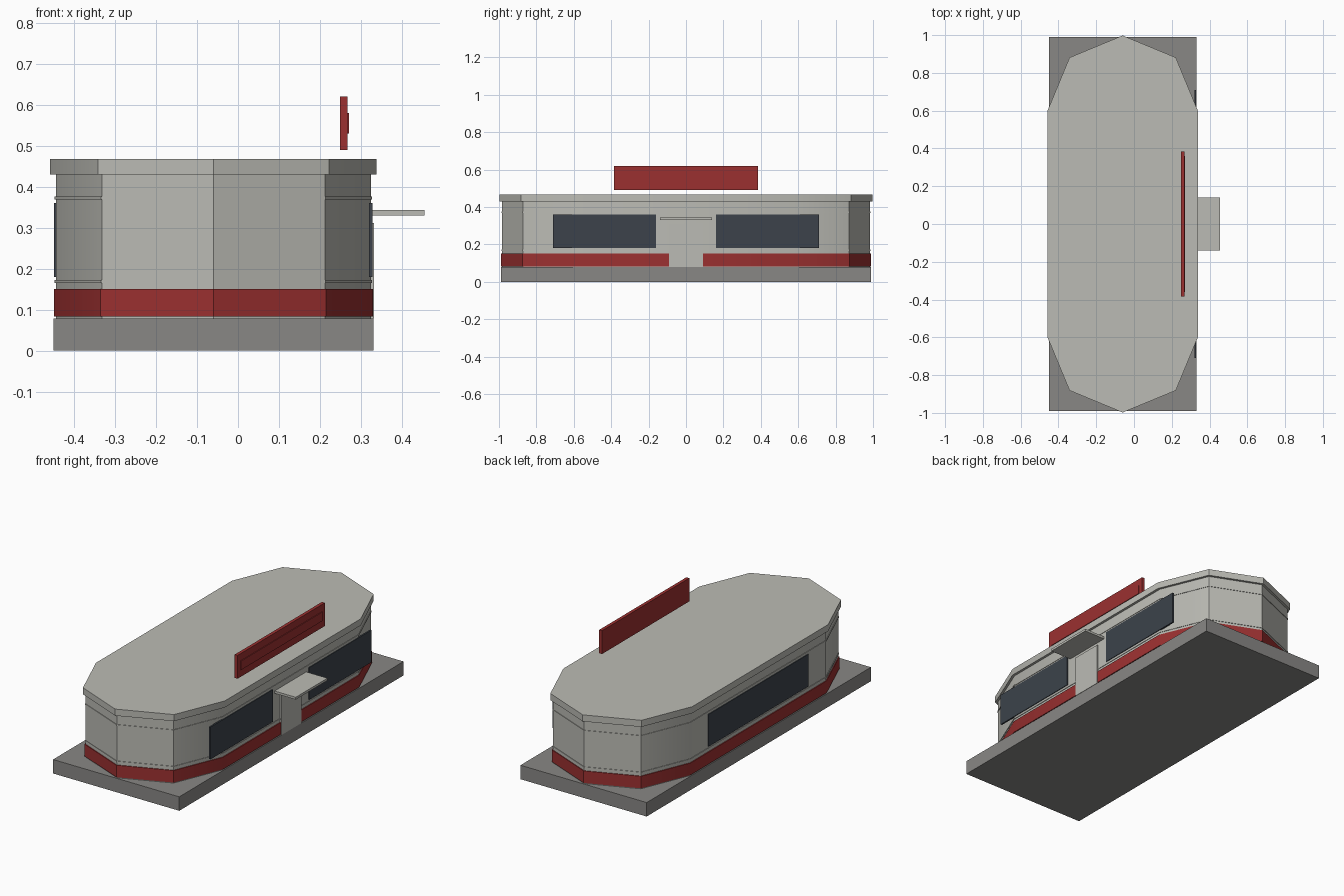
import bpy, bmesh, math

cube = bpy.data.objects.get("Cube")
if cube:
    bpy.data.objects.remove(cube, do_unlink=True)

CX = -0.06        # centre line of the building
STRAIGHT = 0.6    # half length of the straight walls


def material(name, r, g, b):
    m = bpy.data.materials.new(name)
    m.use_nodes = True
    m.diffuse_color = (r, g, b, 1)
    m.node_tree.nodes["Principled BSDF"].inputs["Base Color"].default_value = (r, g, b, 1)
    return m


wall_grey = material("wall grey", 0.50, 0.50, 0.46)
slab_grey = material("slab grey", 0.25, 0.245, 0.235)
red = material("red", 0.33, 0.03, 0.03)
glass = material("dark glass", 0.045, 0.055, 0.07)


def finish(name, bm, mat):
    bmesh.ops.recalc_face_normals(bm, faces=bm.faces)
    mesh = bpy.data.meshes.new(name)
    bm.to_mesh(mesh)
    bm.free()
    mesh.materials.append(mat)
    obj = bpy.data.objects.new(name, mesh)
    bpy.context.collection.objects.link(obj)
    return obj


def box(name, xs, ys, zs, mat):
    bm = bmesh.new()
    bmesh.ops.create_cube(bm, size=1)
    for v in bm.verts:
        for i, (lo, hi) in enumerate((xs, ys, zs)):
            v.co[i] = hi if v.co[i] > 0 else lo
    return finish(name, bm, mat)


def capsule(name, radius, z0, z1, mat):
    """Upright prism with straight sides and faceted half-round ends."""
    bm = bmesh.new()
    outline = []
    for end in (1, -1):
        for i in range(5):
            a = math.pi * i / 4
            x = CX + end * radius * math.cos(a)
            y = end * (STRAIGHT + radius * math.sin(a))
            outline.append(bm.verts.new((x, y, z0)))
    bottom = bm.faces.new(outline)
    top = bmesh.ops.extrude_face_region(bm, geom=[bottom])
    for v in top["geom"]:
        if isinstance(v, bmesh.types.BMVert):
            v.co.z = z1
    obj = finish(name, bm, mat)
    bpy.ops.object.select_all(action='DESELECT')
    obj.select_set(True)
    bpy.context.view_layer.objects.active = obj
    bpy.ops.object.shade_smooth_by_angle(angle=math.radians(30))
    return obj


# Ground slab and building shell
box("ground_slab", (-0.45, 0.33), (-0.99, 0.99), (0, 0.078), slab_grey)
capsule("walls", 0.384, 0.078, 0.44, wall_grey)
capsule("red_band", 0.389, 0.083, 0.15, red)
capsule("lower_trim", 0.387, 0.165, 0.172, wall_grey)
capsule("upper_trim", 0.387, 0.369, 0.376, wall_grey)
capsule("roof", 0.398, 0.43, 0.467, wall_grey)

# Windows: two at the entrance side, one behind
for side, label in ((1, "back"), (-1, "front")):
    ys = sorted((side * 0.16, side * 0.71))
    box("entrance_window_" + label, (0.319, 0.328), ys, (0.18, 0.36), glass)
box("rear_window", (-0.448, -0.439), (-0.44, 0.44), (0.18, 0.36), glass)

# Doorway and canopy
box("door", (0.31, 0.331), (-0.09, 0.09), (0.079, 0.312), wall_grey)
box("canopy", (0.31, 0.455), (-0.14, 0.14), (0.33, 0.343), wall_grey)

# Rooftop sign with a raised strip
box("sign_board", (0.249, 0.267), (-0.385, 0.385), (0.49, 0.62), red)
box("sign_strip", (0.266, 0.271), (-0.36, 0.36), (0.53, 0.58), red)
